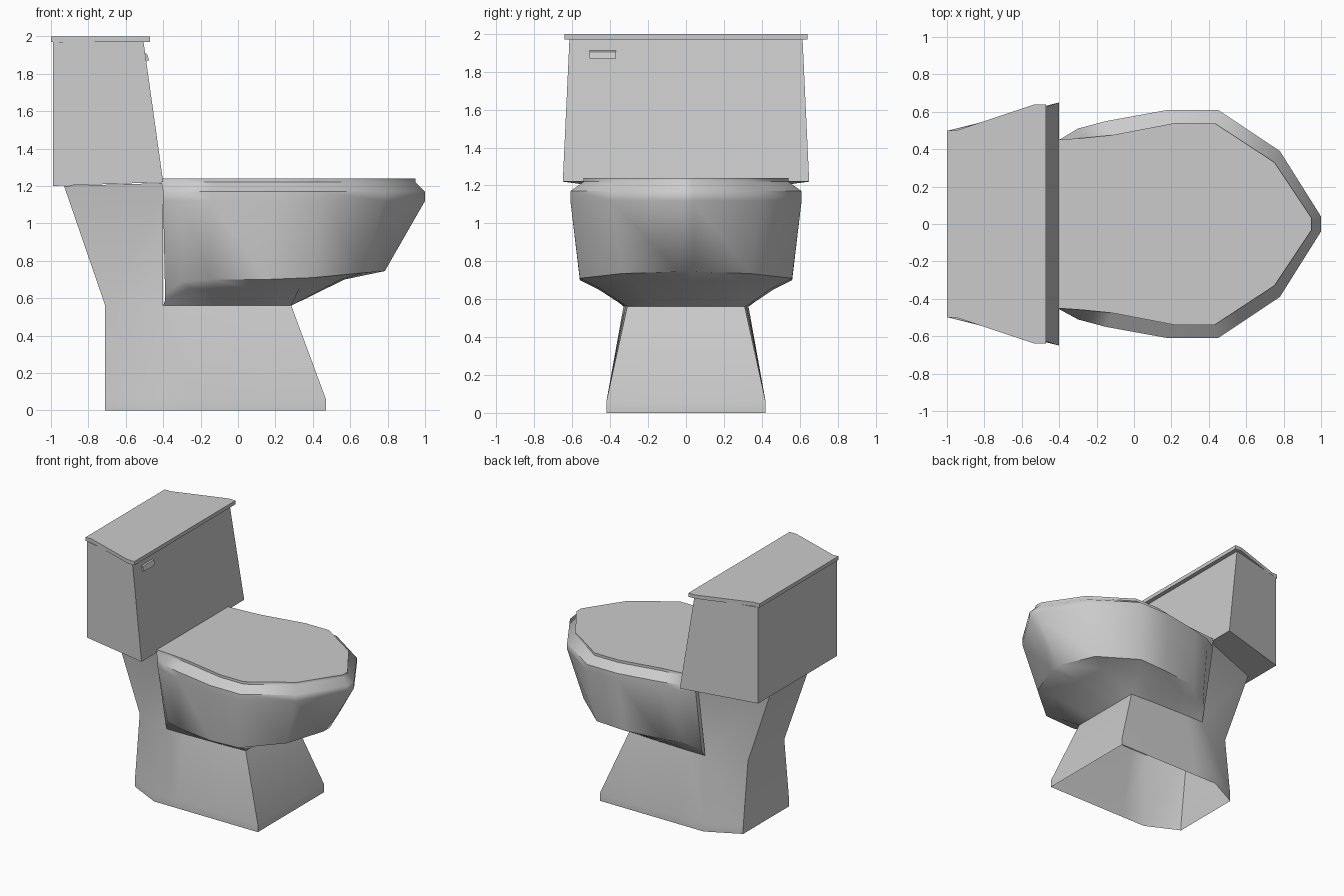
import bpy, bmesh, math

if "Cube" in bpy.data.objects:
    bpy.data.objects.remove(bpy.data.objects["Cube"])


def mirrored(half):
    """Half outline (+y side) followed by its reflection."""
    return half + [(x, -y, z) for x, y, z in reversed(half)]


def at(pts, z):
    return [(x, y, z) for x, y in pts]


def loft(bm, rings, closed=True, bottom=False, top=False):
    rows = [[bm.verts.new(p) for p in r] for r in rings]
    n = len(rows[0])
    for a, b in zip(rows, rows[1:]):
        for i in range(n if closed else n - 1):
            j = (i + 1) % n
            bm.faces.new((a[i], a[j], b[j], b[i]))
    if bottom:
        bm.faces.new(rows[0][::-1])
    if top:
        bm.faces.new(rows[-1])


def finish(bm, name, angle):
    bmesh.ops.remove_doubles(bm, verts=bm.verts, dist=0.001)
    bmesh.ops.recalc_face_normals(bm, faces=bm.faces)
    me = bpy.data.meshes.new(name)
    bm.to_mesh(me)
    bm.free()
    ob = bpy.data.objects.new(name, me)
    bpy.context.collection.objects.link(ob)
    bpy.ops.object.select_all(action='DESELECT')
    ob.select_set(True)
    bpy.context.view_layer.objects.active = ob
    bpy.ops.object.shade_smooth_by_angle(angle=math.radians(angle))
    return ob


# Half outlines, from the rear to the front tip
foot = [(-.45, .42), (-.25, .42), (-.1, .42), (.12, .42), (.47, .42), (.47, .2), (.47, .02)]
neck = [(-.4, .33), (-.25, .33), (-.1, .325), (.1, .32), (.285, .31), (.285, .16), (.285, .02)]
under = [(-.39, .35, .59), (-.26, .42, .65), (-.1, .45, .65), (.1, .46, .65),
         (.33, .45, .655), (.55, .28, .7), (.57, .03, .7)]
low = [(-.39, .36, .62), (-.3, .46, .69), (-.15, .52, .7), (.15, .56, .7),
       (.4, .56, .71), (.67, .34, .735), (.785, .04, .745)]
wide = [(-.4, .45), (-.3, .51), (-.15, .55), (.18, .61), (.45, .61), (.78, .39), (1, .04)]
seat = [(-.41, .45), (-.27, .46), (-.12, .475), (.22, .54), (.43, .54), (.75, .33), (.95, .03)]

# Pedestal (open underneath), bowl and rear support in one shell
bm = bmesh.new()
foot_back, neck_back = (-.71, .29), (-.71, .23)
loft(bm, [mirrored(at([foot_back] + foot, 0)),
          mirrored(at([foot_back] + foot, .06)),
          mirrored(at([neck_back] + neck, .56))])
levels = [at(neck, .56), under, low, at(wide, 1.12), at(wide, 1.17), at(seat, 1.22), at(seat, 1.24)]
loft(bm, [mirrored([(r[0][0], .3, r[0][2])] + r) for r in levels], closed=False, top=True)
loft(bm, [mirrored(at([neck[0], neck_back], .56)),
          mirrored([(-.4, .43, 1.215), (-.93, .24, 1.2)])], closed=False)
finish(bm, "bowl_and_pedestal", 50)

# Tank, flaring towards the front
bm = bmesh.new()
loft(bm, [mirrored([(-.99, .5, 1.2), (-.4, .65, 1.22)]),
          mirrored([(-.99, .5, 1.97), (-.505, .615, 1.97)])], bottom=True, top=True)
finish(bm, "tank", 20)

# Tank lid
bm = bmesh.new()
lid = [(-1, .5), (-.95, .5), (-.53, .64), (-.47, .64)]
loft(bm, [mirrored(at(lid, 1.97)), mirrored(at(lid, 2))], bottom=True, top=True)
finish(bm, "tank_lid", 20)

# Flush lever on the tank front
bm = bmesh.new()
lever = [(-.505, 1.915), (-.486, 1.905), (-.475, 1.87), (-.495, 1.87)]
loft(bm, [[(x, y, z) for x, z in lever] for y in (-.51, -.37)], bottom=True, top=True)
finish(bm, "flush_lever", 20)
